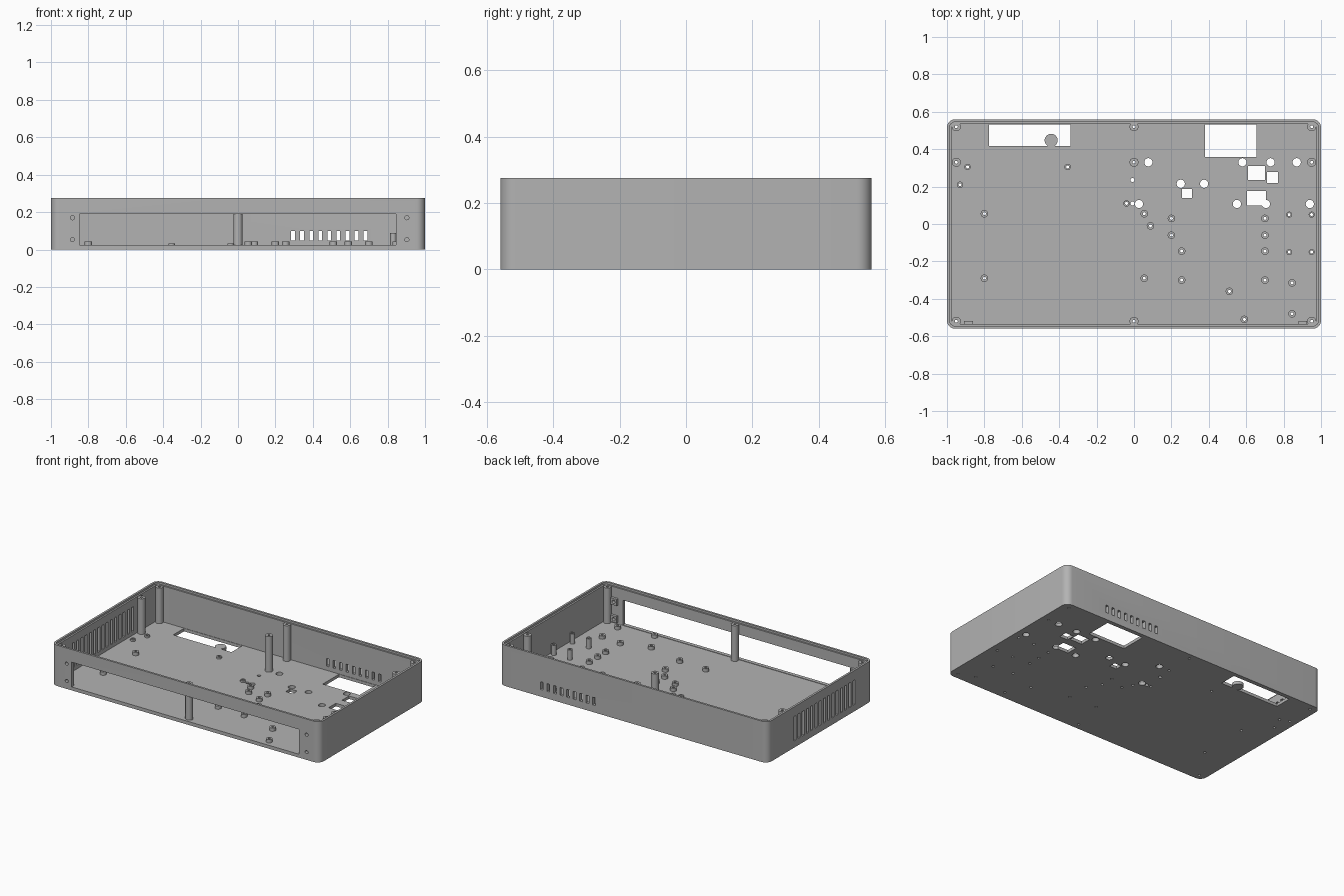
import bpy, bmesh, math
from mathutils import Matrix, Vector

if "Cube" in bpy.data.objects:
    bpy.data.objects.remove(bpy.data.objects["Cube"])

grey = bpy.data.materials.new("mid grey plastic")
grey.use_nodes = True
colour = (0.45, 0.45, 0.45, 1)
grey.diffuse_color = colour
grey.node_tree.nodes["Principled BSDF"].inputs["Base Color"].default_value = colour

FLOOR, TOP, STEP = 0.02, 0.275, 0.262


def make(name, bm):
    bmesh.ops.recalc_face_normals(bm, faces=bm.faces)
    mesh = bpy.data.meshes.new(name)
    bm.to_mesh(mesh)
    bm.free()
    obj = bpy.data.objects.new(name, mesh)
    bpy.context.collection.objects.link(obj)
    mesh.materials.append(grey)
    return obj


def activate(obj):
    bpy.ops.object.select_all(action='DESELECT')
    obj.select_set(True)
    bpy.context.view_layer.objects.active = obj


def smooth(obj):
    activate(obj)
    bpy.ops.object.shade_smooth_by_angle(angle=math.radians(35))


def add_box(bm, x0, x1, y0, y1, z0, z1):
    centre = Vector((x0 + x1, y0 + y1, z0 + z1)) / 2
    m = Matrix.Translation(centre) @ Matrix.Diagonal((x1 - x0, y1 - y0, z1 - z0, 1))
    bmesh.ops.create_cube(bm, size=1, matrix=m)


def add_drill(bm, x, y, z, r, depth, axis='Z'):
    m = Matrix.Translation((x, y, z))
    if axis == 'Y':
        m = m @ Matrix.Rotation(math.pi / 2, 4, 'X')
    bmesh.ops.create_cone(bm, cap_ends=True, segments=24, radius1=r, radius2=r,
                          depth=depth, matrix=m)


def add_rounded_slab(bm, hx, hy, r, z0, z1):
    verts = []
    for quarter, (sx, sy) in enumerate([(1, 1), (-1, 1), (-1, -1), (1, -1)]):
        for i in range(9):
            a = (quarter + i / 8) * math.pi / 2
            verts.append(bm.verts.new((sx * (hx - r) + r * math.cos(a),
                                       sy * (hy - r) + r * math.sin(a), z0)))
    face = bm.faces.new(verts)
    up = bmesh.ops.extrude_face_region(bm, geom=[face])["geom"]
    bmesh.ops.translate(bm, vec=(0, 0, z1 - z0),
                        verts=[v for v in up if isinstance(v, bmesh.types.BMVert)])


def add_tube(bm, x, y, r, hole, z0, z1):
    pts = [bm.verts.new((x + a, y, z)) for a, z in
           [(hole, z0), (r, z0), (r, z1), (hole, z1)]]
    edges = [bm.edges.new((pts[i], pts[(i + 1) % 4])) for i in range(4)]
    bmesh.ops.spin(bm, geom=pts + edges, cent=(x, y, 0), axis=(0, 0, 1),
                   angle=math.tau, steps=24, use_merge=True)
    bmesh.ops.remove_doubles(bm, verts=bm.verts, dist=1e-5)


def cut(obj, bm):
    cutter = make("cutter", bm)
    cutter.hide_render = True
    mod = obj.modifiers.new("cut", 'BOOLEAN')
    mod.operation, mod.object = 'DIFFERENCE', cutter
    mod.solver, mod.use_self = 'EXACT', True
    activate(obj)
    bpy.ops.object.modifier_apply(modifier=mod.name)
    bpy.data.objects.remove(cutter)


# Post and hole layout
tall = [(x, y) for x in (-0.95, 0, 0.95) for y in (-0.52, 0.33, 0.52)]
medium = [(x, y) for x in (0.83, 0.95) for y in (-0.15, 0.05)]
short = [(x, y) for x in (-0.8, 0.055) for y in (-0.29, 0.055)]
short += [(x, y) for x in (0.2, 0.7) for y in (-0.06, 0.03)]
short += [(x, y) for x in (0.255, 0.7) for y in (-0.3, -0.145)]
short += [(0.088, -0.01), (0.51, -0.36), (0.59, -0.51),
          (0.845, -0.315), (0.845, -0.48)]
small = [(-0.89, 0.305), (-0.93, 0.21), (-0.355, 0.305), (-0.04, 0.11)]
button_holes = [(x, 0.33) for x in (0.077, 0.58, 0.73, 0.87)]
button_holes += [(x, 0.215) for x in (0.25, 0.375)]
button_holes += [(x, 0.107) for x in (0.027, 0.55, 0.705, 0.94)]

# Case body: rounded tray with a stepped rim
bm = bmesh.new()
add_rounded_slab(bm, 1.0, 0.56, 0.045, 0, TOP)
case = make("case_body", bm)
bm = bmesh.new()
add_rounded_slab(bm, 0.975, 0.535, 0.022, FLOOR, 0.4)
cut(case, bm)
bm = bmesh.new()
add_rounded_slab(bm, 0.986, 0.546, 0.032, STEP, 0.4)
cut(case, bm)

# Wall openings: front window, screw holes, rear slots, side vents
bm = bmesh.new()
add_box(bm, -0.848, 0.845, -0.6, -0.5, 0.023, 0.19)
for x in (-0.885, 0.903):
    for z in (0.053, 0.17):
        add_drill(bm, x, -0.55, z, 0.011, 0.1, 'Y')
for i in range(9):
    x = 0.294 + i * 0.0485
    add_box(bm, x - 0.01, x + 0.01, 0.5, 0.6, 0.048, 0.1)
for i in range(15):
    y = -0.36 + i * 0.045
    add_box(bm, -1.1, -0.95, y - 0.011, y + 0.011, 0.045, 0.21)
cut(case, bm)

# Floor openings
bm = bmesh.new()
for x0, x1, y0, y1 in [(-0.775, -0.34, 0.417, 0.532), (0.38, 0.655, 0.358, 0.532),
                       (0.61, 0.70, 0.235, 0.31), (0.71, 0.77, 0.22, 0.277),
                       (0.257, 0.31, 0.14, 0.187), (0.605, 0.705, 0.10, 0.177)]:
    add_box(bm, x0, x1, y0, y1, -0.05, 0.05)
for x, y in button_holes:
    add_drill(bm, x, y, 0, 0.022, 0.1)
for x, y in tall + medium + short + small:
    add_drill(bm, x, y, 0, 0.008, 0.1)
for y in (0.11, 0.235):
    add_drill(bm, -0.008, y, 0, 0.011, 0.1)
cut(case, bm)
smooth(case)

# Posts and standoffs
for name, places, r, hole, z1 in [("lid_posts", tall, 0.024, 0.008, STEP - 0.002),
                                  ("medium_standoffs", medium, 0.016, 0.008, 0.088),
                                  ("short_standoffs", short, 0.02, 0.008, 0.042),
                                  ("small_standoffs", small, 0.017, 0.008, 0.032)]:
    bm = bmesh.new()
    for x, y in places:
        add_tube(bm, x, y, r, hole, FLOOR, z1)
    smooth(make(name, bm))

# Round tab reaching into the rear floor opening
bm = bmesh.new()
add_drill(bm, -0.443, 0.447, FLOOR / 2, 0.035, FLOOR)
smooth(make("round_tab", bm))

# Screw bosses behind the front wall
bm = bmesh.new()
for x in (-0.885, 0.903):
    for z in (0.053, 0.17):
        add_box(bm, x - 0.023, x + 0.023, -0.535, -0.518, z - 0.022, z + 0.022)
bosses = make("front_screw_bosses", bm)
bm = bmesh.new()
for x in (-0.885, 0.903):
    for z in (0.053, 0.17):
        add_drill(bm, x, -0.53, z, 0.011, 0.1, 'Y')
cut(bosses, bm)
smooth(bosses)
